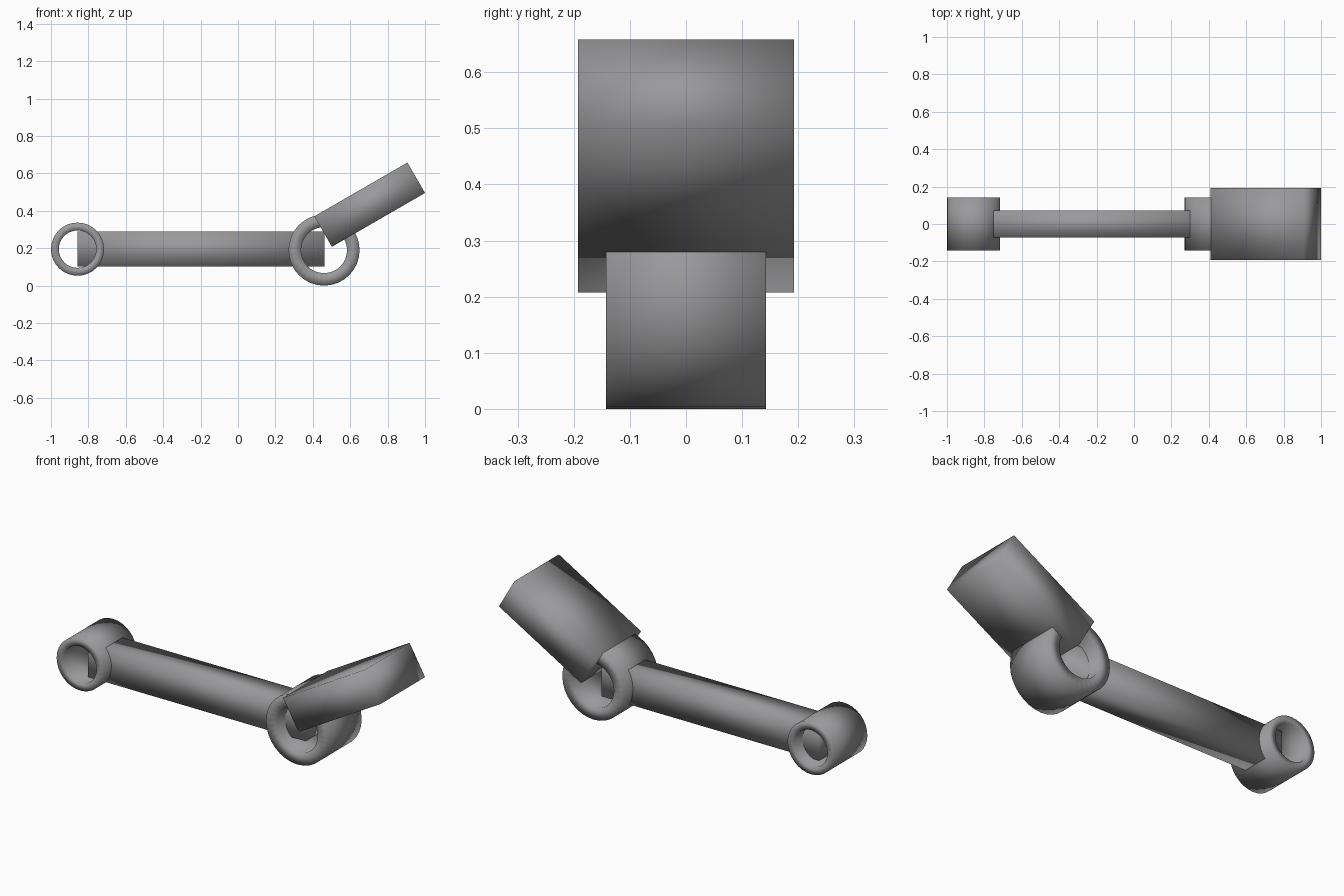
import bpy, bmesh, math

if "Cube" in bpy.data.objects:
    bpy.data.objects.remove(bpy.data.objects["Cube"])

grey = bpy.data.materials.new("steel grey")
grey.diffuse_color = (0.32, 0.32, 0.33, 1)
grey.use_nodes = True
grey.node_tree.nodes["Principled BSDF"].inputs["Base Color"].default_value = grey.diffuse_color


def finish(name, bm):
    bmesh.ops.recalc_face_normals(bm, faces=bm.faces)
    for f in bm.faces:
        f.smooth = True
    mesh = bpy.data.meshes.new(name)
    bm.to_mesh(mesh)
    bm.free()
    mesh.materials.append(grey)
    ob = bpy.data.objects.new(name, mesh)
    bpy.context.collection.objects.link(ob)
    return ob


def ring(name, x, z, outer, inner, half, sides=32):
    """Tube along y with a square cross-section."""
    bm = bmesh.new()
    loops = []
    for r, y in ((outer, -half), (outer, half), (inner, half), (inner, -half)):
        loops.append([bm.verts.new((r * math.cos(2 * math.pi * i / sides), y,
                                    r * math.sin(2 * math.pi * i / sides)))
                      for i in range(sides)])
    for k in range(4):
        a, b = loops[k], loops[(k + 1) % 4]
        for i in range(sides):
            j = (i + 1) % sides
            bm.faces.new((a[i], a[j], b[j], b[i]))
    finish(name, bm).location = (x, 0, z)


def block(name, centre, size, tilt=0):
    bm = bmesh.new()
    bmesh.ops.create_cube(bm, size=1)
    bmesh.ops.scale(bm, vec=size, verts=bm.verts)
    ob = finish(name, bm)
    ob.location = centre
    ob.rotation_euler.y = -math.radians(tilt)


# Eyes at the two ends of the rod
ring("small_end", -0.858, 0.195, 0.142, 0.1, 0.143)
ring("big_end", 0.46, 0.19, 0.19, 0.123, 0.143)
# Straight shank running from bore to bore
block("shank", (-0.198, 0, 0.195), (1.32, 0.146, 0.188))
# Wide slanted block through the big end
block("slanted_block", (0.704, 0, 0.433), (0.575, 0.385, 0.188), 30)
